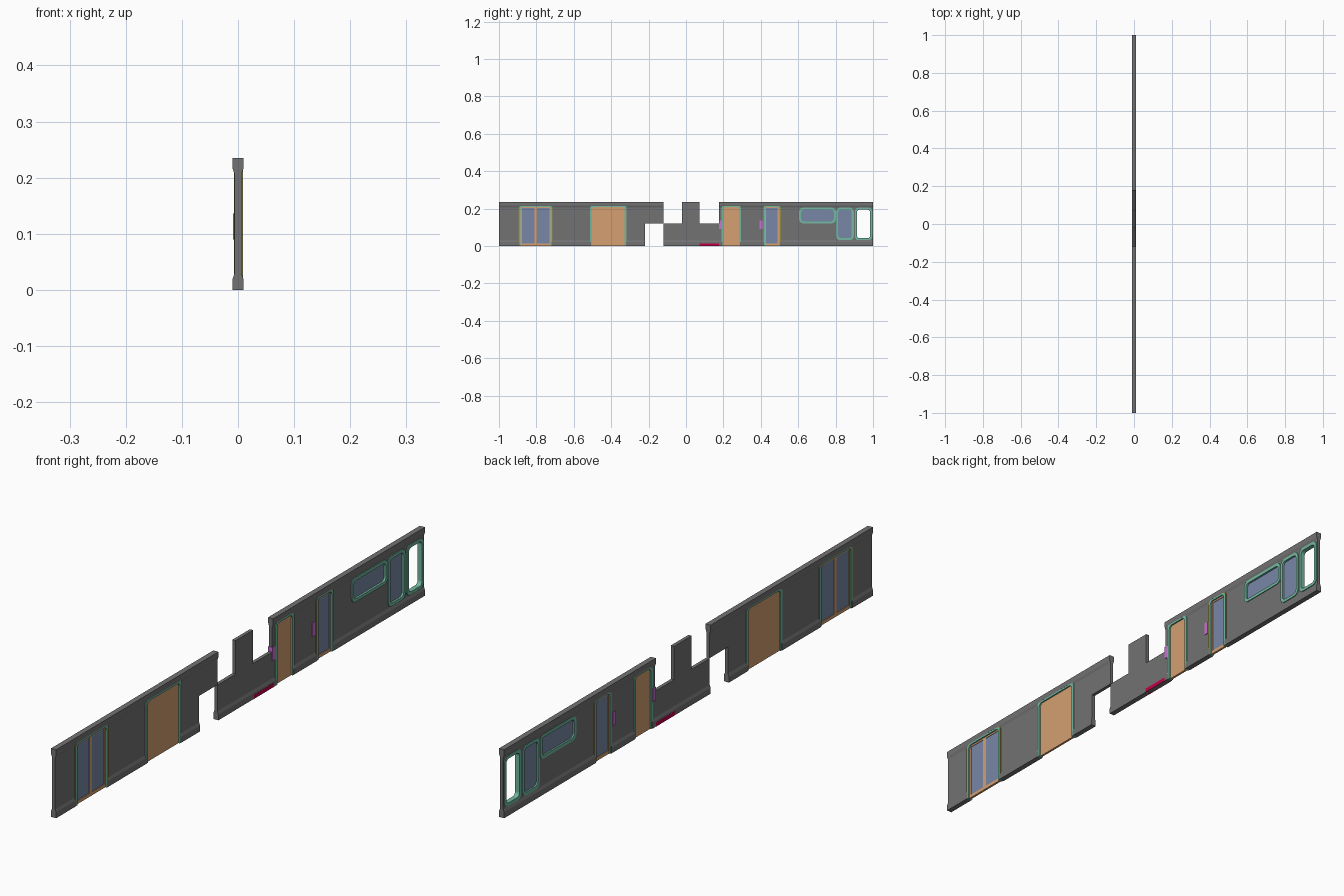
import bpy, bmesh, math

if "Cube" in bpy.data.objects:
    bpy.data.objects.remove(bpy.data.objects["Cube"])

COLORS = {
    "grey": (0.17, 0.17, 0.17), "green": (0.17, 0.48, 0.35), "orange": (0.66, 0.35, 0.17),
    "blue": (0.19, 0.24, 0.38), "olive": (0.30, 0.26, 0.07), "purple": (0.58, 0.16, 0.65),
    "crimson": (0.55, 0.0, 0.07),
}
MATS = {}
for key, rgb in COLORS.items():
    MATS[key] = bpy.data.materials.new(key)
    MATS[key].diffuse_color = (*rgb, 1)


def make(name, verts, faces, color):
    bm = bmesh.new()
    vs = [bm.verts.new(v) for v in verts]
    for f in faces:
        bm.faces.new([vs[i] for i in f])
    bmesh.ops.recalc_face_normals(bm, faces=bm.faces[:])
    me = bpy.data.meshes.new(name)
    bm.to_mesh(me)
    bm.free()
    me.materials.append(MATS[color])
    ob = bpy.data.objects.new(name, me)
    bpy.context.collection.objects.link(ob)
    return ob


def prism(name, a, b, color):
    """Solid between two matching polygons."""
    n = len(a)
    sides = [(i, (i + 1) % n, n + (i + 1) % n, n + i) for i in range(n)]
    return make(name, a + b, [tuple(range(n)), tuple(range(n, 2 * n))] + sides, color)


def slab(name, pts, x0, x1, color):
    return prism(name, [(x0, y, z) for y, z in pts], [(x1, y, z) for y, z in pts], color)


def outline(y0, y1, z0, z1, r=0.0, door=False, n=4):
    """Rectangle with rounded corners; a door keeps square feet. Starts at lower left."""
    pts = []
    for cy, cz, start, rounded in ((y0, z0, 270, not door), (y0, z1, 180, True),
                                   (y1, z1, 90, True), (y1, z0, 0, not door)):
        if not rounded or r <= 0:
            pts.append((cy, cz))
            continue
        oy = cy + r if cy == y0 else cy - r
        oz = cz + r if cz == z0 else cz - r
        for i in range(n + 1):
            t = math.radians(start - 90 * i / n)
            pts.append((oy + r * math.cos(t), oz + r * math.sin(t)))
    return pts


def frame(name, outer, inner, x0, x1, color, closed=True):
    """Band between two matching outlines, with depth along x."""
    verts = []
    for (oy, oz), (iy, iz) in zip(outer, inner):
        verts += [(x0, oy, oz), (x1, oy, oz), (x1, iy, iz), (x0, iy, iz)]
    n = len(outer)
    faces = []
    for i in range(n if closed else n - 1):
        a, b = 4 * i, 4 * ((i + 1) % n)
        faces += [(a + k, a + (k + 1) % 4, b + (k + 1) % 4, b + k) for k in range(4)]
    if not closed:
        faces += [(0, 1, 2, 3), tuple(4 * n - k for k in (4, 3, 2, 1))]
    return make(name, verts, faces, color)


def wall(name, y0, y1, profile, cuts=()):
    """Profile extruded along y, with openings cut through."""
    ob = prism(name, [(x, y0, z) for x, z in profile], [(x, y1, z) for x, z in profile], "grey")
    for pts in cuts:
        cutter = slab("opening_cutter", pts, -0.05, 0.05, "grey")
        cutter.hide_render = True
        mod = ob.modifiers.new("opening", "BOOLEAN")
        mod.operation, mod.solver, mod.object = "DIFFERENCE", "EXACT", cutter
        bpy.context.view_layer.objects.active = ob
        bpy.ops.object.modifier_apply(modifier=mod.name)
        bpy.data.objects.remove(cutter)
    return ob


T, P, H = 0.0095, 0.006, 0.235          # flange and panel half thickness, height
FX0, FX1 = -0.0075, 0.009               # frame depth range
W = 0.011                               # frame width

# Openings: name, y0, y1, number of glazed leaves (0 = solid door)
DOORS = [("double_door", -0.895, -0.713, 2), ("wide_door", -0.513, -0.317, 0),
         ("narrow_door", 0.190, 0.294, 0), ("glazed_door", 0.412, 0.507, 1)]
WINDOWS = [("long_window", 0.605, 0.801, 0.121, 0.205, True),
           ("tall_window", 0.803, 0.897, 0.031, 0.205, True),
           ("open_window", 0.903, 0.996, 0.031, 0.205, False)]
DOOR_TOP = 0.22


def door_line(y0, y1, inset, z0=0.0):
    return outline(y0 + inset, y1 - inset, z0, DOOR_TOP - inset, 0.02 - inset * 0.6, True)


def window_line(w, inset):
    return outline(w[1] + inset, w[2] - inset, w[3] + inset, w[4] - inset, 0.02 - inset * 0.6)


# Walls with thick skirting and cornice
half = [(T, 0), (T, 0.02), (P, 0.03), (P, 0.206), (T, 0.216), (T, H)]
full = half + [(-x, z) for x, z in reversed(half)]
low = half[:3] + [(P, 0.12)]
low = low + [(-x, z) for x, z in reversed(low)]
door_cuts = [door_line(d[1], d[2], 0.005, -0.05) for d in DOORS]
window_cuts = [window_line(w, 0.005) for w in WINDOWS]
notch = outline(-0.219, -0.05, -0.05, 0.121)
wall("left_wall", -1, -0.12, full, door_cuts[:2] + [notch])
wall("low_wall", -0.12, 0.177, low)
slab("wall_post", outline(-0.022, 0.073, 0.12, H), -P, P, "grey")
wall("right_wall", 0.177, 1, full, door_cuts[2:] + window_cuts)

# Doors
for name, y0, y1, leaves in DOORS:
    edge = 0.0
    if leaves:
        edge = 0.004
        frame(name + "_trim", door_line(y0, y1, 0), door_line(y0, y1, edge),
              FX0, FX1, "olive", False)
    frame(name + "_frame", door_line(y0, y1, edge), door_line(y0, y1, W),
          FX0, FX1, "green", False)
    a, b, top = y0 + W - 0.001, y1 - W + 0.001, DOOR_TOP - W + 0.001
    if not leaves:
        slab(name + "_leaf", door_line(y0, y1, W - 0.001), -0.004, 0.004, "orange")
    for i in range(leaves):
        l, r = a + (b - a) * i / leaves, a + (b - a) * (i + 1) / leaves
        rim = 0.007
        pane = outline(l + rim, r - rim, 0.012, top - rim)
        frame(f"{name}_leaf_{i + 1}", outline(l, r, 0, top), pane, -0.004, 0.004, "orange")
        slab(f"{name}_glass_{i + 1}", pane, -0.002, 0.002, "blue")

# Windows
for w in WINDOWS:
    frame(w[0] + "_frame", window_line(w, 0), window_line(w, W), FX0, FX1, "green")
    if w[5]:
        slab(w[0] + "_glass", window_line(w, W - 0.001), -0.002, 0.002, "blue")

# Small wall boxes and floor strip
for i, y in enumerate((0.176, 0.392)):
    slab(f"wall_box_{i + 1}", outline(y, y + 0.016, 0.09, 0.136), -0.0085, 0.0085, "purple")
slab("floor_strip", outline(0.073, 0.177, 0, 0.014), -0.01, 0.01, "crimson")

for m in bpy.data.materials:
    if m.users and not m.is_grease_pencil:
        m.use_nodes = True
        m.node_tree.nodes["Principled BSDF"].inputs["Base Color"].default_value = m.diffuse_color
